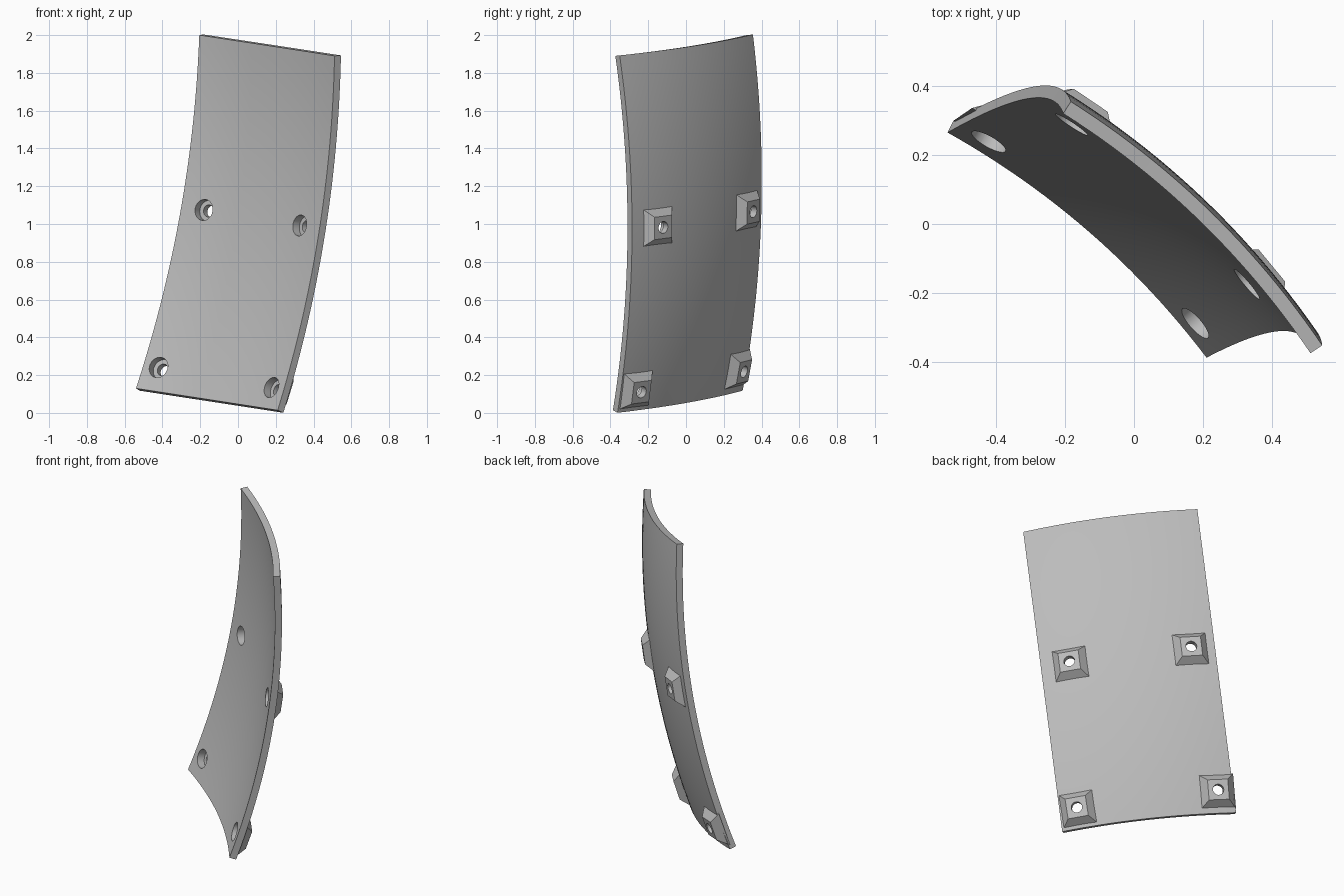
import bpy, bmesh
from mathutils import Vector, Matrix

if "Cube" in bpy.data.objects:
    bpy.data.objects.remove(bpy.data.objects["Cube"])

grey = bpy.data.materials.new("plain_grey")
grey.use_nodes = True
colour = (0.5, 0.5, 0.5, 1)
grey.diffuse_color = colour
grey.node_tree.nodes["Principled BSDF"].inputs["Base Color"].default_value = colour

# Front-face corners of the panel, and how far it bows backwards
LOW_R, LOW_L = Vector((-0.54, 0.265, 0.13)), Vector((0.21, -0.387, 0.014))
TOP_R, TOP_L = Vector((-0.205, 0.32, 2.0)), Vector((0.511, -0.374, 1.89))
BACK = Vector((0.68, 0.73, -0.1)).normalized()
BOW_ACROSS, BOW_UP = 0.052, 0.097
THICK, BOSS = 0.041, 0.042


def surface(u, v):
    flat = LOW_R.lerp(LOW_L, u).lerp(TOP_R.lerp(TOP_L, u), v)
    return flat + BACK * 4 * (BOW_ACROSS * u * (1 - u) + BOW_UP * v * (1 - v))


def frame(u, v):
    """Local axes on the front face: across, up the panel, out of the back."""
    e = 0.01
    across = (surface(u + e, v) - surface(u - e, v)).normalized()
    rise = surface(u, v + e) - surface(u, v - e)
    out = rise.cross(across).normalized()
    if out.dot(BACK) < 0:
        out.negate()
    up = out.cross(across)
    m = Matrix((across, up, out)).transposed().to_4x4()
    m.translation = surface(u, v)
    return m


def make_object(name, bm):
    bmesh.ops.recalc_face_normals(bm, faces=bm.faces)
    mesh = bpy.data.meshes.new(name)
    bm.to_mesh(mesh)
    bm.free()
    ob = bpy.data.objects.new(name, mesh)
    bpy.context.collection.objects.link(ob)
    mesh.materials.append(grey)
    return ob


def cone(bm, m, r1, r2, z1, z2, sides, turn=0):
    place = m @ Matrix.Translation((0, 0, (z1 + z2) / 2)) @ Matrix.Rotation(turn, 4, "Z")
    bmesh.ops.create_cone(bm, cap_ends=True, segments=sides, radius1=r1,
                          radius2=r2, depth=z2 - z1, matrix=place)


# Curved panel: front and back sheets joined by a rim
NU, NV = 24, 40
bm = bmesh.new()
sheets = []
for depth in (0, THICK):
    sheets.append([[bm.verts.new(frame(i / NU, j / NV) @ Vector((0, 0, depth)))
                    for i in range(NU + 1)] for j in range(NV + 1)])
for s in sheets:
    for j in range(NV):
        for i in range(NU):
            bm.faces.new((s[j][i], s[j][i + 1], s[j + 1][i + 1], s[j + 1][i]))
front, back = sheets
for j in (0, NV):
    for i in range(NU):
        bm.faces.new((front[j][i], front[j][i + 1], back[j][i + 1], back[j][i]))
for i in (0, NU):
    for j in range(NV):
        bm.faces.new((front[j][i], front[j + 1][i], back[j + 1][i], back[j][i]))
panel = make_object("curved_panel", bm)

# Tapered square bosses on the back, and stepped bolt holes through them
spots = [(0.14, 0.52), (0.83, 0.518), (0.092, 0.067), (0.895, 0.06)]
bosses, holes = bmesh.new(), bmesh.new()
bores = bmesh.new()
for spot in spots:
    m = frame(*spot)
    root2 = 2 ** 0.5
    cone(bosses, m, 0.105 * root2, 0.06 * root2, THICK - 0.012, THICK + BOSS, 4, 0.7854)
    cone(holes, m, 0.032, 0.032, -0.05, 0.2, 32)
    cone(bores, m, 0.056, 0.056, -0.05, 0.045, 32)
boss_ob = make_object("mounting_bosses", bosses)
hole_ob = make_object("bolt_hole_cutter", holes)
bore_ob = make_object("counterbore_cutter", bores)

for helper, operation in ((boss_ob, "UNION"), (hole_ob, "DIFFERENCE"), (bore_ob, "DIFFERENCE")):
    mod = panel.modifiers.new(helper.name, "BOOLEAN")
    mod.operation = operation
    mod.solver = "EXACT"
    mod.object = helper

# Bake the cuts, drop the helpers and smooth the curved faces
bpy.ops.object.select_all(action="DESELECT")
panel.select_set(True)
bpy.context.view_layer.objects.active = panel
for mod in list(panel.modifiers):
    bpy.ops.object.modifier_apply(modifier=mod.name)
for helper in (boss_ob, hole_ob, bore_ob):
    bpy.data.objects.remove(helper)
bpy.ops.object.shade_smooth_by_angle(angle=0.44)
